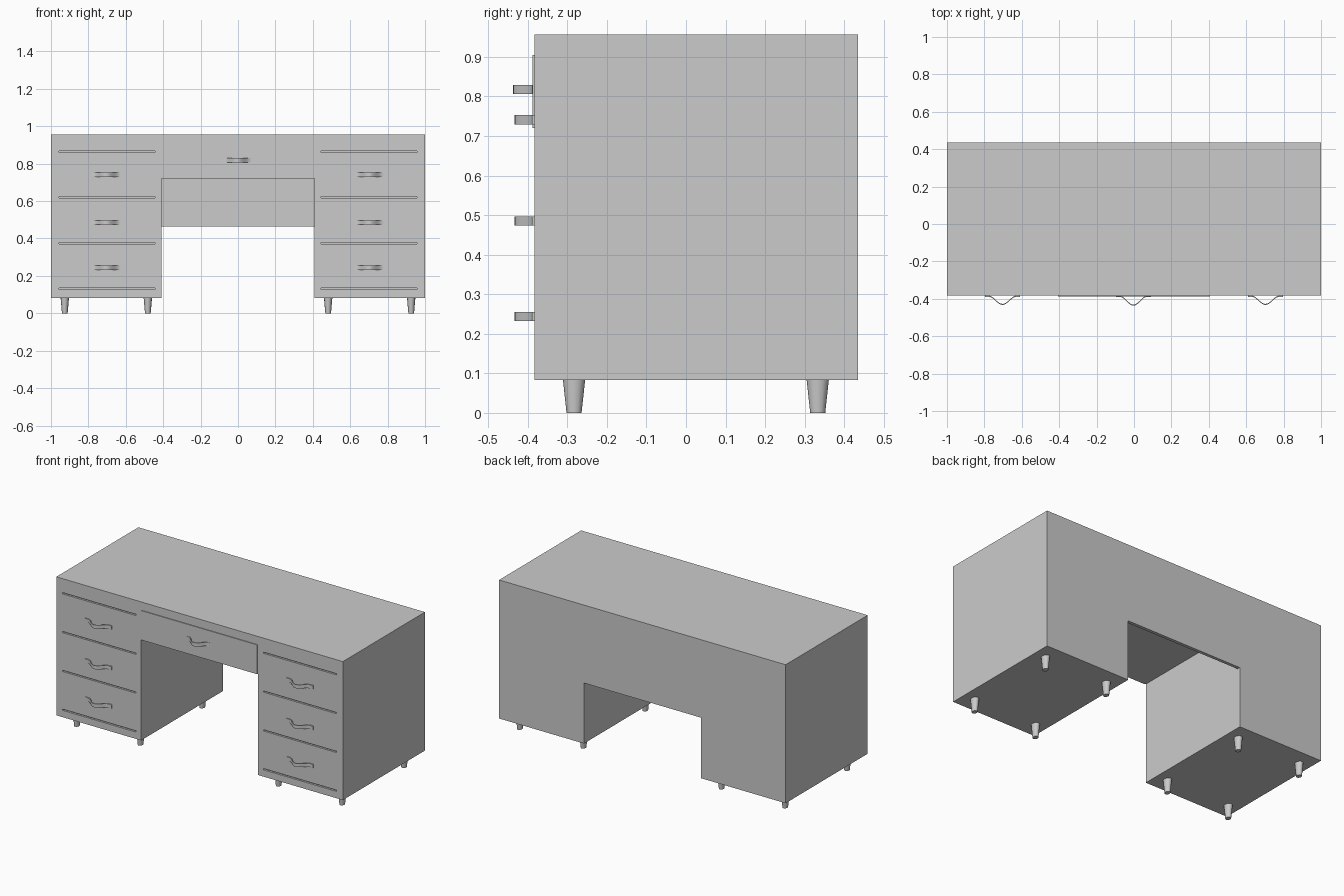
import bpy, bmesh, math

if "Cube" in bpy.data.objects:
    bpy.data.objects.remove(bpy.data.objects["Cube"], do_unlink=True)

grey = bpy.data.materials.new("plain_grey")
grey.use_nodes = True
colour = (0.6, 0.6, 0.6, 1)
grey.diffuse_color = colour
grey.node_tree.nodes["Principled BSDF"].inputs["Base Color"].default_value = colour

FRONT, BACK = -0.383, 0.435
BASE, TOP, KNEE = 0.083, 0.957, 0.72
INNER = 0.408


def finish(name, bm):
    bmesh.ops.recalc_face_normals(bm, faces=bm.faces)
    mesh = bpy.data.meshes.new(name)
    bm.to_mesh(mesh)
    bm.free()
    mesh.materials.append(grey)
    obj = bpy.data.objects.new(name, mesh)
    bpy.context.collection.objects.link(obj)
    return obj


def add_box(bm, lo, hi):
    verts = bmesh.ops.create_cube(bm, size=1)["verts"]
    for v in verts:
        v.co = [(a + b) / 2 + c * (b - a) for a, b, c in zip(lo, hi, v.co)]


def box(name, lo, hi):
    bm = bmesh.new()
    add_box(bm, lo, hi)
    return finish(name, bm)


def prism(name, outline, y0, y1):
    """Extrude an x-z outline along y."""
    bm = bmesh.new()
    face = bm.faces.new([bm.verts.new((x, y0, z)) for x, z in outline])
    new = bmesh.ops.extrude_face_region(bm, geom=[face])["geom"]
    moved = [g for g in new if isinstance(g, bmesh.types.BMVert)]
    bmesh.ops.translate(bm, verts=moved, vec=(0, y1 - y0, 0))
    return finish(name, bm)


def smooth(obj, angle):
    bpy.ops.object.select_all(action="DESELECT")
    obj.select_set(True)
    bpy.context.view_layer.objects.active = obj
    bpy.ops.object.shade_smooth_by_angle(angle=math.radians(angle))


# Desk carcass: top and two pedestals around the knee space
half = [(1, TOP), (1, BASE), (INNER, BASE), (INNER, KNEE)]
body = prism("desk_body", half + [(-x, z) for x, z in reversed(half)], FRONT, BACK)

# Grooves that separate the pedestal drawers
cutter_bm = bmesh.new()
for side in (-1, 1):
    for z in (0.13, 0.375, 0.62, 0.865):
        xs = sorted((side * 0.445, side * 0.957))
        add_box(cutter_bm, (xs[0], FRONT - 0.02, z - 0.004), (xs[1], FRONT + 0.012, z + 0.004))
cutter = finish("groove_cutter", cutter_bm)
cutter.hide_render = True
cutter.hide_set(True)
cut = body.modifiers.new("drawer_grooves", "BOOLEAN")
cut.operation = "DIFFERENCE"
cut.solver = "EXACT"
cut.object = cutter
bpy.context.view_layer.objects.active = body
bpy.ops.object.modifier_apply(modifier=cut.name)
bpy.data.objects.remove(cutter, do_unlink=True)

# Modesty panel at the back and centre drawer front
box("back_panel", (-INNER, BACK - 0.02, 0.465), (INNER, BACK, KNEE))
box("centre_drawer_front", (-0.405, FRONT - 0.005, KNEE), (0.405, FRONT + 0.01, 0.905))


# Wavy ribbon handles
def handle(name, x, z, reach, height=0.023, steps=24):
    outer, inner = [], []
    for i in range(steps + 1):
        t = 2 * i / steps - 1
        bulge = (0.5 + 0.5 * math.cos(math.pi * min(1, abs(t) / 0.8))) * reach
        px = x + 0.093 * t
        outer.append((px, FRONT - 0.006 - bulge))
        inner.append((px, FRONT - bulge))
    bm = bmesh.new()
    face = bm.faces.new([bm.verts.new((a, b, z - height / 2)) for a, b in outer + inner[::-1]])
    new = bmesh.ops.extrude_face_region(bm, geom=[face])["geom"]
    bmesh.ops.translate(bm, vec=(0, 0, height),
                        verts=[g for g in new if isinstance(g, bmesh.types.BMVert)])
    smooth(finish(name, bm), 40)


for side, label in ((-1, "right"), (1, "left")):
    for row, z in (("lower", 0.244), ("middle", 0.485), ("upper", 0.741)):
        handle(f"{label}_{row}_handle", side * 0.703, z, 0.044)
handle("centre_handle", -0.003, 0.818, 0.048)

# Tapered feet under each pedestal corner
for side, label in ((-1, "right"), (1, "left")):
    for place, x in (("inner", 0.482), ("outer", 0.926)):
        for end, y in (("front", -0.283), ("back", 0.333)):
            bm = bmesh.new()
            bmesh.ops.create_cone(bm, cap_ends=True, segments=12, radius1=0.019,
                                  radius2=0.028, depth=BASE)
            for v in bm.verts:
                v.co = (v.co.x * 0.8 + side * x, v.co.y + y, v.co.z + BASE / 2)
            smooth(finish(f"{label}_{end}_{place}_foot", bm), 40)
